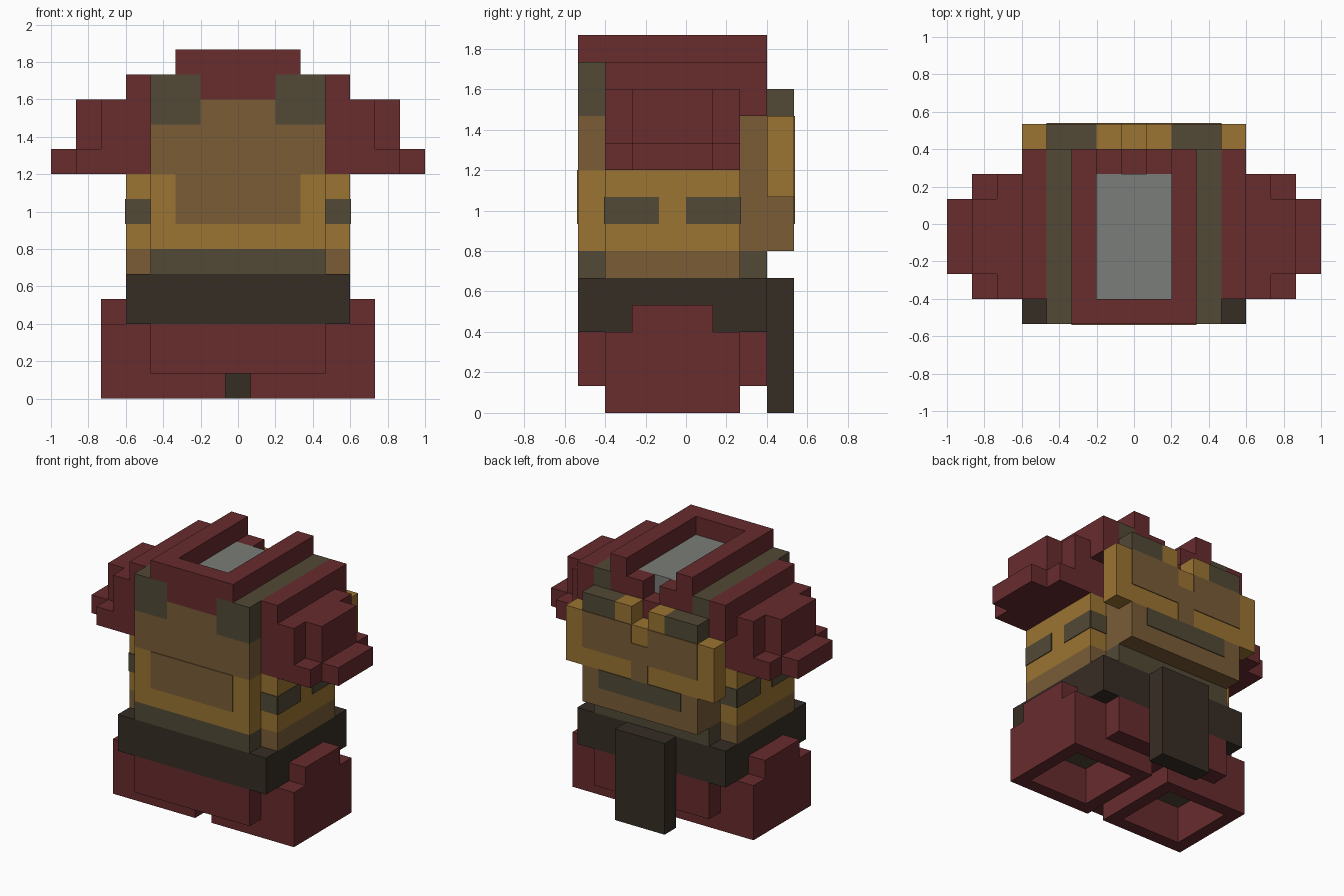
import bpy, bmesh
from mathutils import Vector

old = bpy.data.objects.get("Cube")
if old:
    bpy.data.objects.remove(old, do_unlink=True)

U = 2 / 15      # one block of the grid
T = 0.04        # painted plate thickness, in blocks


def material(name, r, g, b):
    m = bpy.data.materials.new(name)
    m.use_nodes = True
    m.diffuse_color = (r, g, b, 1)
    bsdf = next(n for n in m.node_tree.nodes if n.type == 'BSDF_PRINCIPLED')
    bsdf.inputs["Base Color"].default_value = (r, g, b, 1)
    bsdf.inputs["Roughness"].default_value = 0.9
    return m


RED = material("deep_red", .138, .025, .027)
GOLD = material("old_gold", .328, .174, .032)
BROWN = material("leather_brown", .195, .107, .037)
OLIVE = material("dark_olive", .084, .067, .037)
DARK = material("belt_dark", .037, .026, .018)
GREY = material("grey", .195, .205, .188)


def add_block(bm, x, y, z):
    """Add a cuboid spanning the three (low, high) ranges; return its faces."""
    verts = bmesh.ops.create_cube(bm, size=1)["verts"]
    for v in verts:
        v.co = Vector([(lo + (hi - lo) * (c + .5)) * U
                       for c, (lo, hi) in zip(v.co, (x, y, z))])
    return list({f for v in verts for f in v.link_faces})


def finish(bm, name, *mats):
    mesh = bpy.data.meshes.new(name)
    bm.to_mesh(mesh)
    bm.free()
    for m in mats:
        mesh.materials.append(m)
    ob = bpy.data.objects.new(name, mesh)
    bpy.context.collection.objects.link(ob)
    return ob


def block(name, mat, x, y, z):
    """One number for x is a centred half width; a pair makes both sides."""
    bm = bmesh.new()
    if isinstance(x, tuple):
        add_block(bm, x, y, z)
        add_block(bm, (-x[1], -x[0]), y, z)
    else:
        add_block(bm, (-x, x), y, z)
    return finish(bm, name, mat)


FRONT, MID, BACK, PACK = (-4, -3), (-3, 2), (2, 3), (3, 4)
ON_FRONT, ON_BACK = (-4 - T, -4), (4, 4 + T)

# Hollow leg openings
for side, low in (("left", .5), ("right", -5.5)):
    bm = bmesh.new()
    faces = add_block(bm, (low, low + 5), MID, (0, 3))
    bm.normal_update()
    sole = min(faces, key=lambda f: f.calc_center_median().z)
    bmesh.ops.inset_region(bm, faces=[sole], thickness=U)
    inner = bmesh.ops.extrude_discrete_faces(bm, faces=[sole])["faces"][0]
    bmesh.ops.translate(bm, verts=inner.verts, vec=(0, 0, 2 * U))
    inner.material_index = 1
    finish(bm, side + "_leg", RED, OLIVE)

# Skirt and hips
block("skirt_centre", RED, .5, MID, (1, 3))
block("skirt_front", RED, 3.5, FRONT, (1, 3))
block("skirt_back", RED, 3.5, BACK, (1, 3))
block("hip_pads", RED, (4.5, 5.5), (-2, 1), (3, 4))

# Belt with its hanging tail
block("belt", DARK, 4.5, (-4, 3), (3, 5))
block("belt_tail", DARK, 1.5, PACK, (0, 5))

# Chest core and front panel
block("torso_core", BROWN, 3.5, MID, (5, 12))
block("front_hem", OLIVE, 3.5, FRONT, (5, 6))
block("front_trim", GOLD, 3.5, FRONT, (6, 9))
block("front_field", BROWN, 2.5, ON_FRONT, (7, 9))
block("front_chest", BROWN, 3.5, FRONT, (9, 11))
block("front_neck", BROWN, 1.5, FRONT, (11, 12))
block("front_straps", OLIVE, (1.5, 3.5), FRONT, (11, 13))

# Side panels with dark inlays
block("side_hem", BROWN, (3.5, 4.5), MID, (5, 6))
block("side_panels", GOLD, (3.5, 4.5), MID, (6, 9))
for place, span in (("front", (-3, -1)), ("rear", (0, 2))):
    block("side_inlay_" + place, OLIVE, (4.5, 4.5 + T), span, (7, 8))
block("inlay_return_front", OLIVE, (3.5, 4.5), (-3 - T, -3), (7, 8))
block("inlay_return_rear", OLIVE, (3.5, 4.5), (2, 2 + T), (7, 8))

# Back panel
block("back_hem", OLIVE, 3.5, BACK, (5, 6))
block("back_panel", BROWN, 3.5, BACK, (6, 11))
block("back_neck", RED, 2.5, BACK, (11, 12))
block("back_straps", OLIVE, (2.5, 3.5), BACK, (11, 13))
block("back_collar_base", RED, (.5, 2.5), BACK, (12, 13))

# Raised back plate with notched crest
block("lower_back_plate", BROWN, 3.5, PACK, (6, 8))
block("lower_back_inlay", OLIVE, 2.5, ON_BACK, (7, 8))
block("upper_back_plate", GOLD, 4.5, PACK, (8, 11))
block("back_fields", BROWN, (.5, 3.5), ON_BACK, (9, 11))
block("back_field_centre", BROWN, .5, ON_BACK, (8, 10))
block("crest_posts", GOLD, (.5, 1.5), PACK, (11, 12))
block("crest_caps", OLIVE, (1.5, 3.5), PACK, (11, 12))

# Shoulders and collar
block("shoulder_straps", OLIVE, (2.5, 3.5), MID, (12, 13))
block("collar_base", RED, (1.5, 2.5), MID, (12, 13))
block("neck_floor", GREY, 1.5, MID, (12, 13))
block("collar_front", RED, 1.5, FRONT, (12, 14))
block("collar_sides", RED, (1.5, 2.5), (-4, 3), (13, 14))

# Stepped sleeves
block("shoulder_caps", RED, (3.5, 4.5), MID, (9, 13))
block("shoulder_cap_backs", RED, (3.5, 4.5), BACK, (11, 13))
block("sleeve_inner", RED, (4.5, 5.5), MID, (9, 12))
block("sleeve_ridge", RED, (5.5, 6.5), (-2, 1), (10, 12))
block("sleeve_cuff", RED, (5.5, 6.5), MID, (9, 10))
block("sleeve_tip", RED, (6.5, 7.5), (-2, 1), (9, 10))
